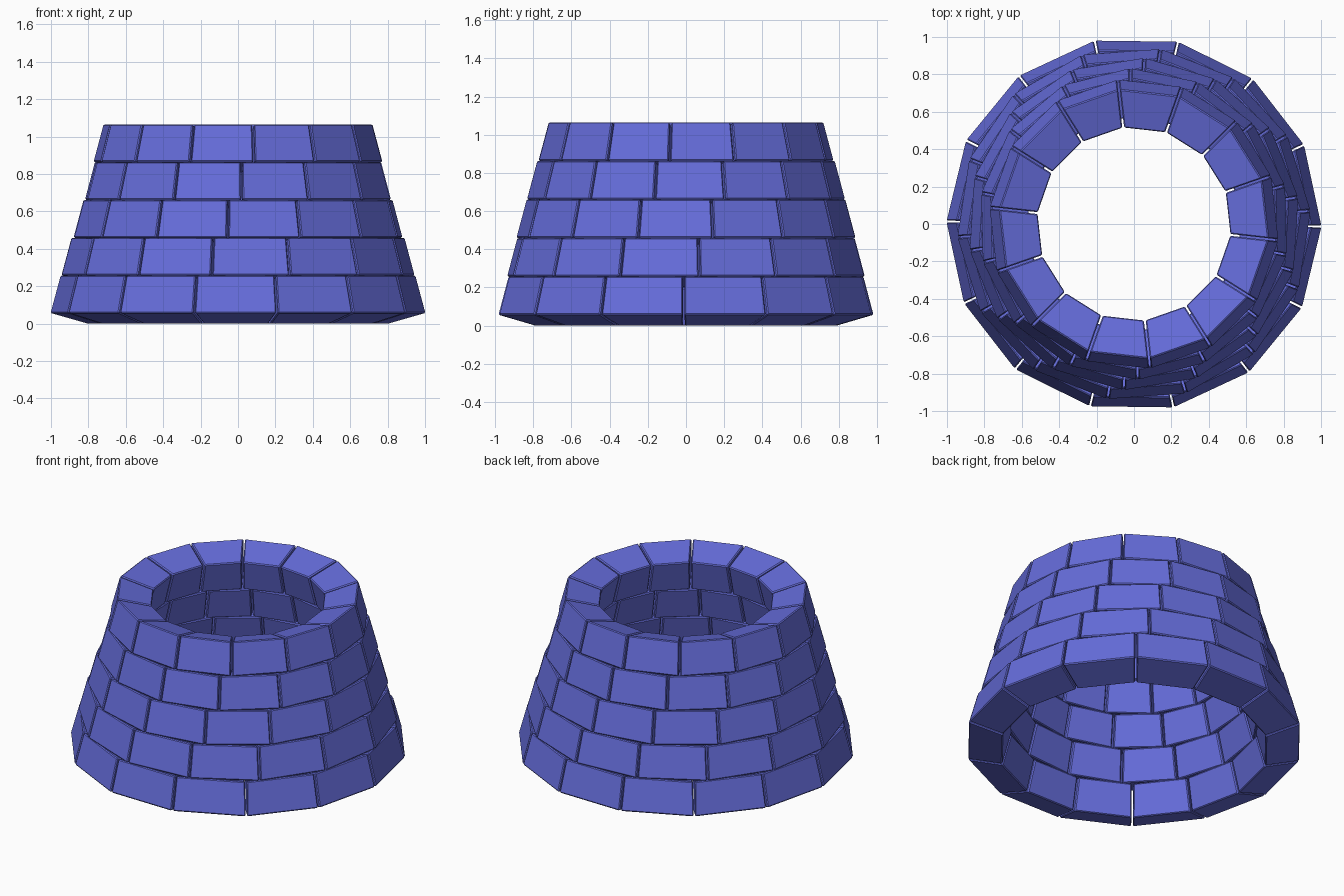
import bpy, bmesh, math

if "Cube" in bpy.data.objects:
    bpy.data.objects.remove(bpy.data.objects["Cube"])

BRICKS, ROWS = 14, 5
STEP = 2 * math.pi / BRICKS
GAP = 0.005                      # half of the joint between neighbours

mat = bpy.data.materials.new("blue_brick")
mat.diffuse_color = (0.13, 0.15, 0.70, 1)
mat.use_nodes = True
mat.node_tree.nodes["Principled BSDF"].inputs["Base Color"].default_value = mat.diffuse_color

# Tilted brick cross-section (corner radius, height) of the lowest course
PROFILE = [(1.003, 0.057), (0.797, -0.002), (0.743, 0.199), (0.949, 0.258)]


def add_brick(bm, start, dr, dz):
    """One wedge-shaped brick between two radial joints."""
    rings = []
    for ang, side in ((start, 1), (start + STEP, -1)):
        c, s = math.cos(ang), math.sin(ang)
        g = GAP * side
        rings.append([bm.verts.new(((r + dr) * c - g * s, (r + dr) * s + g * c, z + dz))
                      for r, z in PROFILE])
    a, b = rings
    bm.faces.new(a)
    bm.faces.new(b[::-1])
    for i in range(4):
        j = (i + 1) % 4
        bm.faces.new((a[j], a[i], b[i], b[j]))


# Stacked courses: each is smaller and turned a little further
for row in range(ROWS):
    bm = bmesh.new()
    turn = math.radians(-103.6 + 5 * row)
    for k in range(BRICKS):
        add_brick(bm, turn + k * STEP, -0.0565 * row, 0.202 * row)
    bmesh.ops.recalc_face_normals(bm, faces=bm.faces)
    mesh = bpy.data.meshes.new(f"brick_course_{row + 1}")
    bm.to_mesh(mesh)
    bm.free()
    mesh.materials.append(mat)
    obj = bpy.data.objects.new(f"brick_course_{row + 1}", mesh)
    bpy.context.collection.objects.link(obj)
    # Small chamfer on the brick edges
    bev = obj.modifiers.new("chamfer", 'BEVEL')
    bev.width = 0.006
    bev.segments = 1
    bev.limit_method = 'ANGLE'
